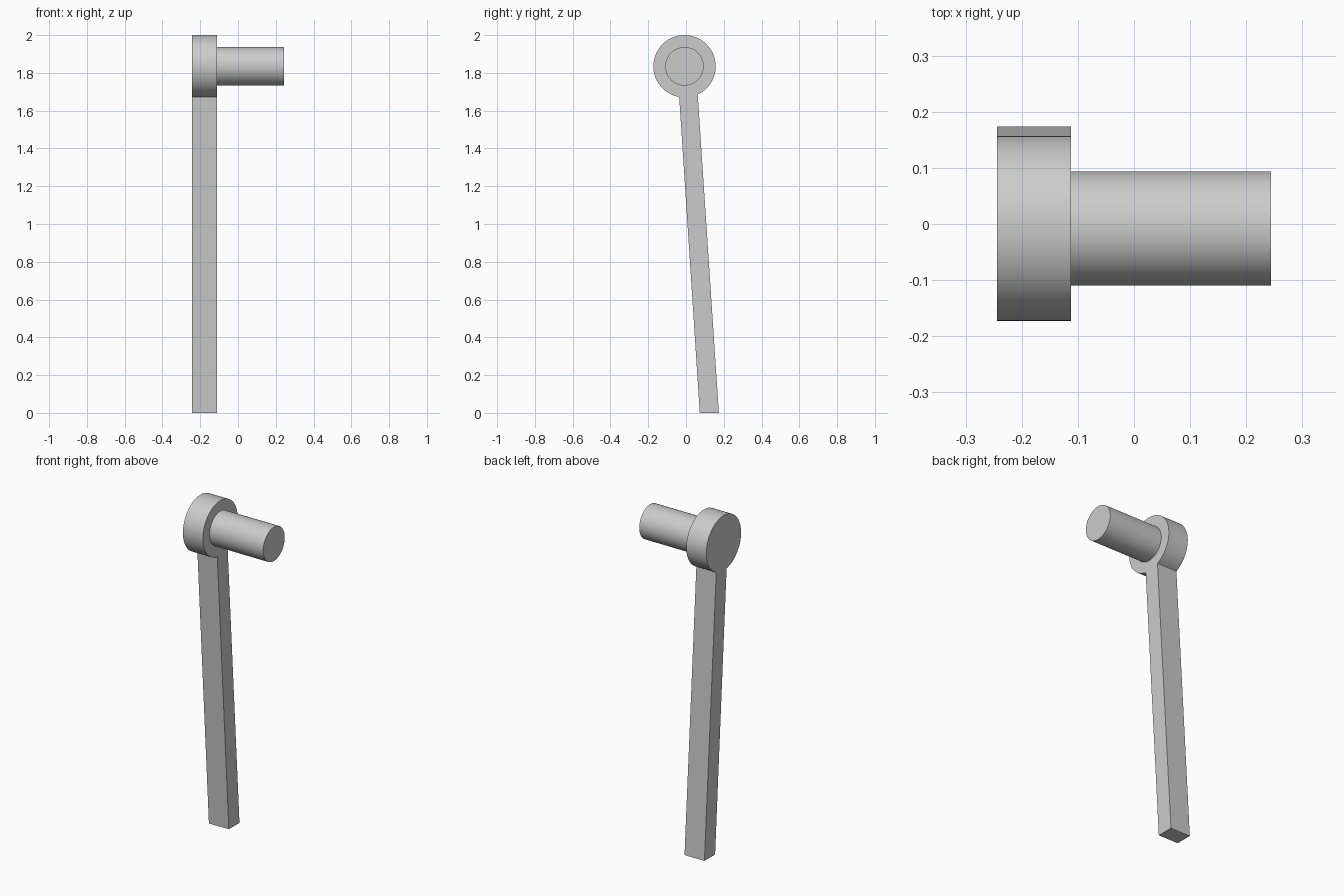
import bpy, bmesh, math

if "Cube" in bpy.data.objects:
    bpy.data.objects.remove(bpy.data.objects["Cube"])

CY, CZ = -0.008, 1.835      # axis of the round head and the pin
HEAD_R, PIN_R = 0.165, 0.102
X0, X1, X2 = -0.244, -0.112, 0.244


def extrude_x(name, outline, x0, x1):
    """Extrude a closed (y, z) outline along x and smooth its round sides."""
    bm = bmesh.new()
    face = bm.faces.new([bm.verts.new((x0, y, z)) for y, z in outline])
    result = bmesh.ops.extrude_face_region(bm, geom=[face], use_keep_orig=True)
    verts = [g for g in result["geom"] if isinstance(g, bmesh.types.BMVert)]
    bmesh.ops.translate(bm, verts=verts, vec=(x1 - x0, 0, 0))
    bmesh.ops.recalc_face_normals(bm, faces=bm.faces)
    mesh = bpy.data.meshes.new(name)
    bm.to_mesh(mesh)
    bm.free()
    obj = bpy.data.objects.new(name, mesh)
    bpy.context.collection.objects.link(obj)
    bpy.ops.object.select_all(action='DESELECT')
    obj.select_set(True)
    bpy.context.view_layer.objects.active = obj
    bpy.ops.object.shade_smooth_by_angle(angle=math.radians(30))
    return obj


def arc(r, a0, a1, n):
    return [(CY + r * math.cos(a0 + (a1 - a0) * i / n),
             CZ + r * math.sin(a0 + (a1 - a0) * i / n)) for i in range(n + 1)]


# Crank arm: leaning bar running into the round head, one outline
right_angle = -math.acos(0.070 / HEAD_R)
left_angle = math.pi + math.acos(0.028 / HEAD_R)
arm = arc(HEAD_R, right_angle, left_angle, 64) + [(0.073, 0), (0.174, 0)]
extrude_x("crank_arm", arm, X0, X1)

# Pin: round shaft standing out from the head
extrude_x("pin", arc(PIN_R, 0, math.tau, 64)[:-1], X1, X2)
